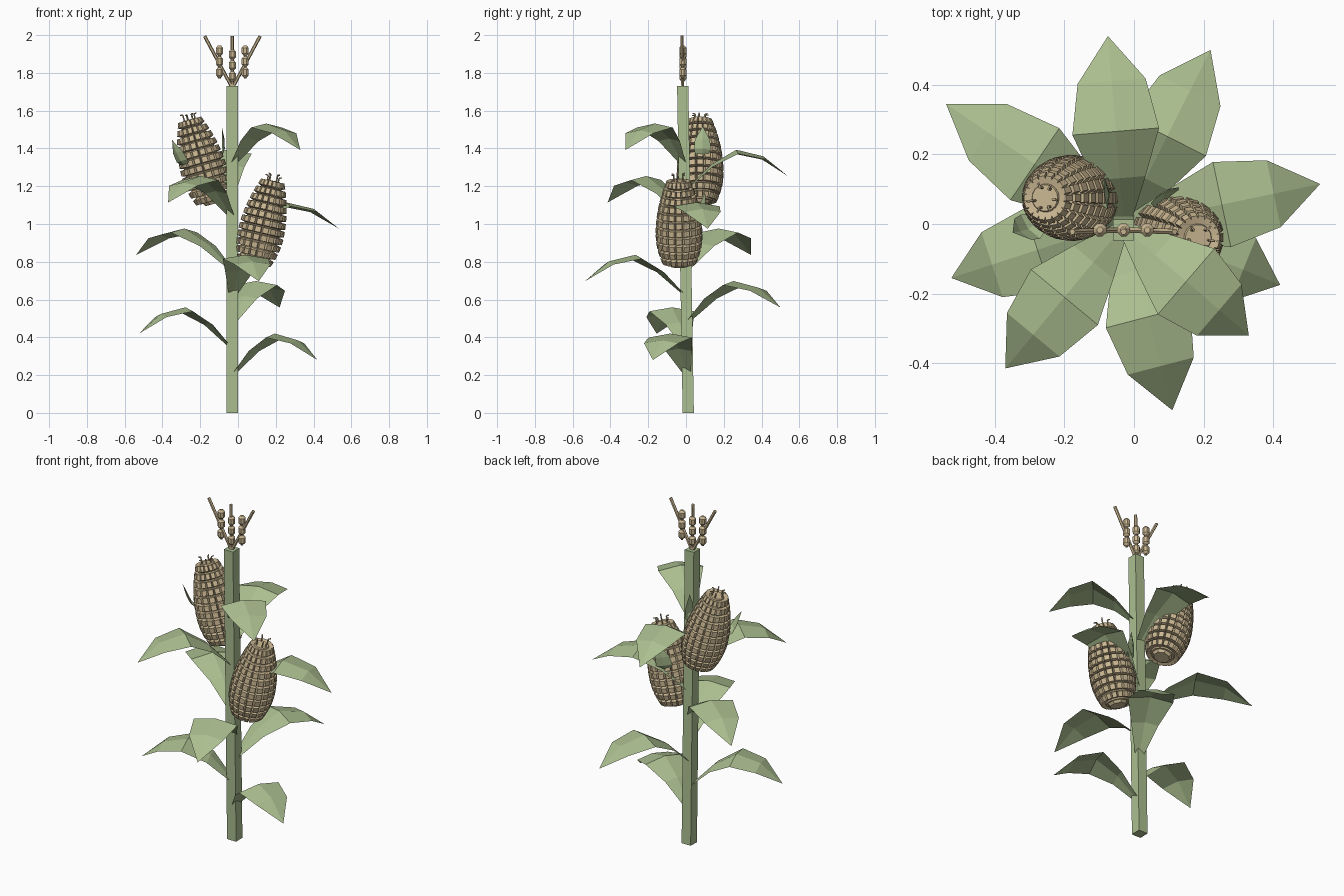
import bpy, bmesh, random
from math import cos, sin, pi, radians
from mathutils import Vector, Matrix

random.seed(4)
if "Cube" in bpy.data.objects:
    bpy.data.objects.remove(bpy.data.objects["Cube"])


def material(name, rgb):
    m = bpy.data.materials.new(name)
    m.use_nodes = True
    m.diffuse_color = (*rgb, 1)
    m.node_tree.nodes["Principled BSDF"].inputs["Base Color"].default_value = (*rgb, 1)
    return m


GREEN = material("leaf green", (0.41, 0.52, 0.28))
TAN = material("dry tan", (0.60, 0.48, 0.29))
UP = Vector((0, 0, 1))


def finish(bm, name, mat, matrix=Matrix()):
    bmesh.ops.transform(bm, matrix=matrix, verts=bm.verts)
    mesh = bpy.data.meshes.new(name)
    bm.to_mesh(mesh)
    bm.free()
    mesh.materials.append(mat)
    obj = bpy.data.objects.new(name, mesh)
    bpy.context.collection.objects.link(obj)
    return obj


def rod(bm, a, b, r1, r2, sides):
    """Tapered prism between two points."""
    a, b = Vector(a), Vector(b)
    rot = UP.rotation_difference(b - a).to_matrix().to_4x4()
    place = Matrix.Translation((a + b) / 2) @ rot @ Matrix.Rotation(pi / sides, 4, 'Z')
    bmesh.ops.create_cone(bm, cap_ends=True, segments=sides, radius1=r1, radius2=r2,
                          depth=(b - a).length, matrix=place)


def strip(bm, rows):
    """Folded leaf surface; each row is left edge, spine, right edge."""
    verts = [[bm.verts.new(p) for p in row] for row in rows]
    for lo, hi in zip(verts, verts[1:]):
        for k in (0, 1):
            if len(hi) == 1:
                bm.faces.new((lo[k], lo[k + 1], hi[0]))
            else:
                bm.faces.new((lo[k], lo[k + 1], hi[k + 1], hi[k]))


def stalk_at(z):
    return Vector((-0.03, 0.012 - 0.017 * z, z))


# Square stalk, leaning slightly forward
bm = bmesh.new()
rod(bm, stalk_at(0), stalk_at(1.73), 0.042, 0.042, 4)
finish(bm, "stalk", GREEN)

# Arching leaves spiralling up the stalk: (reach, height, half width)
LEAF = [(0, 0, 0.018), (0.14, 0.14, 0.075), (0.275, 0.22, 0.125), (0.42, 0.185, 0.098)]
TIPS = [(0.42, -0.175), (-0.525, -0.155), (0.22, 0.5), (0.11, -0.535), (-0.54, 0.345),
        (0.535, 0.115), (-0.37, -0.415), (-0.075, 0.54), (0.33, -0.32)]
for i, (tx, ty) in enumerate(TIPS):
    base = stalk_at(0.2 + 0.139 * i)
    out = Vector((tx, ty, base.z)) - base
    stretch = out.length / 0.55
    out.normalize()
    side = UP.cross(out)
    rows = []
    for reach, h, w in LEAF:
        mid = base + out * reach * stretch + UP * h
        drop = UP * w * 0.17
        rows.append([mid + side * w - drop, mid, mid - side * w - drop])
    rows.append([base + out * 0.55 * stretch + UP * 0.08])
    bm = bmesh.new()
    strip(bm, rows)
    finish(bm, f"leaf_{i + 1}", GREEN)


# Cobs
RINGS, COLS, LENGTH = 11, 18, 0.45


def cob_radius(t):
    """Plump near the lower third, narrowing to the tip."""
    if t < 0.35:
        return 0.122 - 0.037 * ((0.35 - t) / 0.35) ** 2
    return 0.122 - 0.062 * ((t - 0.35) / 0.65) ** 2


def kernel(bm, angle, t):
    """Blunt wedge sitting on the core."""
    r = cob_radius(t)
    slope = (cob_radius(t + 0.02) - cob_radius(t - 0.02)) / (0.04 * LENGTH)
    out = Vector((cos(angle), sin(angle), 0))
    side = UP.cross(out)
    rise = (UP + out * slope).normalized()
    normal = side.cross(rise)
    half = pi * r / COLS * 0.92
    centre = out * (r - 0.013) + UP * LENGTH * t
    m = Matrix((side, rise, normal)).transposed().to_4x4()
    m.translation = centre
    made = bmesh.ops.create_cube(bm, size=2)["verts"]
    for v in made:
        k = 0.8 if v.co.z > 0 else 1
        v.co = m @ Vector((v.co.x * half * k, v.co.y * 0.0185 * k, v.co.z * 0.014))


def build_cob(label, foot, top, husk_angles):
    foot, top = Vector(foot), Vector(top)
    place = Matrix.Translation(foot) @ UP.rotation_difference(top - foot).to_matrix().to_4x4()

    # Core with a blunt foot
    bm = bmesh.new()
    steps = [i / RINGS for i in range(RINGS + 1)]
    rings = [(t * LENGTH, cob_radius(t) - 0.022) for t in steps]
    rod(bm, (0, 0, -0.015), (0, 0, 0.01), 0.045, 0.062, 8)
    for (z1, r1), (z2, r2) in zip(rings, rings[1:]):
        rod(bm, (0, 0, z1), (0, 0, z2), r1, r2, COLS)
    finish(bm, f"{label}_core", TAN, place)

    # Rows of kernels
    bm = bmesh.new()
    for i in range(RINGS):
        for j in range(COLS):
            kernel(bm, 2 * pi * j / COLS, (i + 0.5) / RINGS)
    finish(bm, f"{label}_kernels", TAN, place)

    # Silk strands hooked over the tip
    bm = bmesh.new()
    for j in range(6):
        a = j * pi / 3 + random.uniform(-0.3, 0.3)
        p = Vector((0.03 * cos(a), 0.03 * sin(a), LENGTH - 0.02))
        q = p + Vector((0, 0, 0.04 + random.uniform(0, 0.015)))
        rod(bm, p, q, 0.004, 0.004, 5)
        rod(bm, q, q + Vector((0.015 * cos(a), 0.015 * sin(a), 0.003)), 0.004, 0.003, 5)
    finish(bm, f"{label}_silk", TAN, place)

    # Small husk leaves curling off the side
    for n, deg in enumerate(husk_angles):
        out = Vector((cos(radians(deg)), sin(radians(deg)), 0))
        side = UP.cross(out)
        rows = []
        for r, z, w in ((0.1, 0.2, 0.02), (0.138, 0.25, 0.045), (0.15, 0.3, 0.04)):
            mid = out * r + UP * z
            rows.append([mid + side * w - out * 0.01, mid, mid - side * w - out * 0.01])
        rows.append([out * 0.155 + UP * 0.37])
        bm = bmesh.new()
        strip(bm, rows)
        finish(bm, f"{label}_husk_{n + 1}", GREEN, place)


build_cob("upper_cob", (-0.135, 0.075, 1.12), (-0.255, 0.075, 1.55), (5, 220))
build_cob("lower_cob", (0.085, -0.035, 0.79), (0.185, -0.04, 1.23), (115,))

# Tassel: three bare sticks, with bead stacks on short spikes
bm = bmesh.new()
crown = Vector((-0.03, -0.017, 1.72))
for dx in (-0.147, 0, 0.147):
    rod(bm, crown, (crown.x + dx, crown.y - 0.005, 1.995), 0.009, 0.009, 6)
for dx in (-0.068, 0.068):
    rod(bm, crown + Vector((dx, 0, 0.05)), crown + Vector((dx, 0, 0.225)), 0.007, 0.007, 6)
finish(bm, "tassel_sticks", TAN)

bm = bmesh.new()
for dx, low in ((-0.068, 1.775), (0, 1.755), (0.068, 1.775)):
    for n in range(3):
        z = low + n * 0.058
        heights = (z, z + 0.012, z + 0.042, z + 0.054)
        radii = (0.009, 0.02, 0.02, 0.009)
        for k in range(3):
            rod(bm, (crown.x + dx, crown.y, heights[k]), (crown.x + dx, crown.y, heights[k + 1]),
                radii[k], radii[k + 1], 8)
finish(bm, "tassel_beads", TAN)
